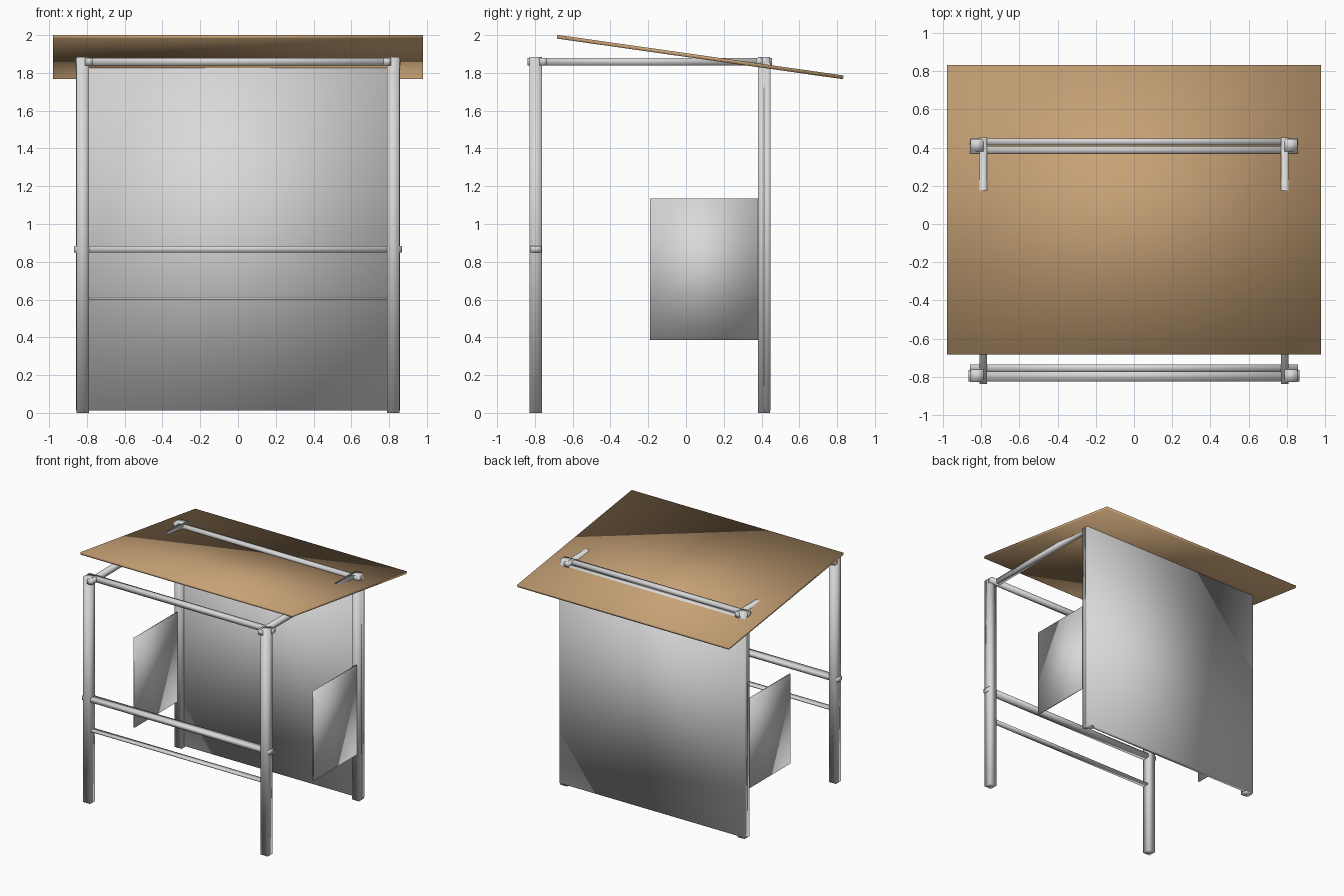
import bpy
import math

default = bpy.data.objects.get("Cube")
if default:
    bpy.data.objects.remove(default, do_unlink=True)


def material(name, rgb):
    mat = bpy.data.materials.new(name)
    mat.use_nodes = True
    color = (*rgb, 1)
    mat.diffuse_color = color
    mat.node_tree.nodes["Principled BSDF"].inputs["Base Color"].default_value = color
    return mat


metal = material("light grey metal", (0.69, 0.69, 0.69))
wood = material("tan board", (0.57, 0.36, 0.18))


def block(name, center, size, mat, tilt=0):
    """Softly shaded box given by its centre and full size."""
    bpy.ops.mesh.primitive_cube_add(size=1, location=center)
    obj = bpy.context.object
    obj.name = name
    obj.scale = size
    bpy.ops.object.transform_apply(location=False, rotation=False, scale=True)
    obj.rotation_euler.x = tilt
    obj.data.materials.append(mat)
    bpy.ops.object.shade_smooth()
    return obj


POST_X, FRONT_Y, BACK_Y = 0.822, -0.795, 0.413
HEIGHT, BAR = 1.885, 0.04
RAIL_Z = 1.86

# Posts, side rails and side panels, mirrored left and right
for side, s in (("left", 1), ("right", -1)):
    for end, y in (("front", FRONT_Y), ("back", BACK_Y)):
        block(f"{end}_{side}_post", (s * POST_X, y, HEIGHT / 2),
              (0.066, 0.066, HEIGHT), metal)
    block(f"{side}_top_rail", (s * 0.79, -0.192, RAIL_Z), (BAR, 1.292, BAR), metal)
    block(f"{side}_panel", (s * 0.83, 0.095, 0.76), (0.01, 0.57, 0.75), metal)

# Cross rails along the width
block("front_top_rail", (0, -0.755, RAIL_Z), (1.72, BAR, BAR), metal)
block("back_top_rail", (0, 0.388, RAIL_Z), (1.72, 0.036, BAR), metal)
block("front_middle_rail", (0, FRONT_Y, 0.867), (1.735, 0.062, 0.034), metal)
block("front_lower_rail", (0, FRONT_Y, 0.607), (1.64, 0.05, 0.014), metal)

# Back panel
block("back_panel", (0, 0.431, 0.932), (1.716, 0.034, 1.84), metal)

# Sloping roof board, high at the front
drop, run = 0.215, 1.515
block("roof_board", (0, 0.075, 1.884), (1.96, math.hypot(drop, run), 0.02),
      wood, tilt=-math.atan2(drop, run))
